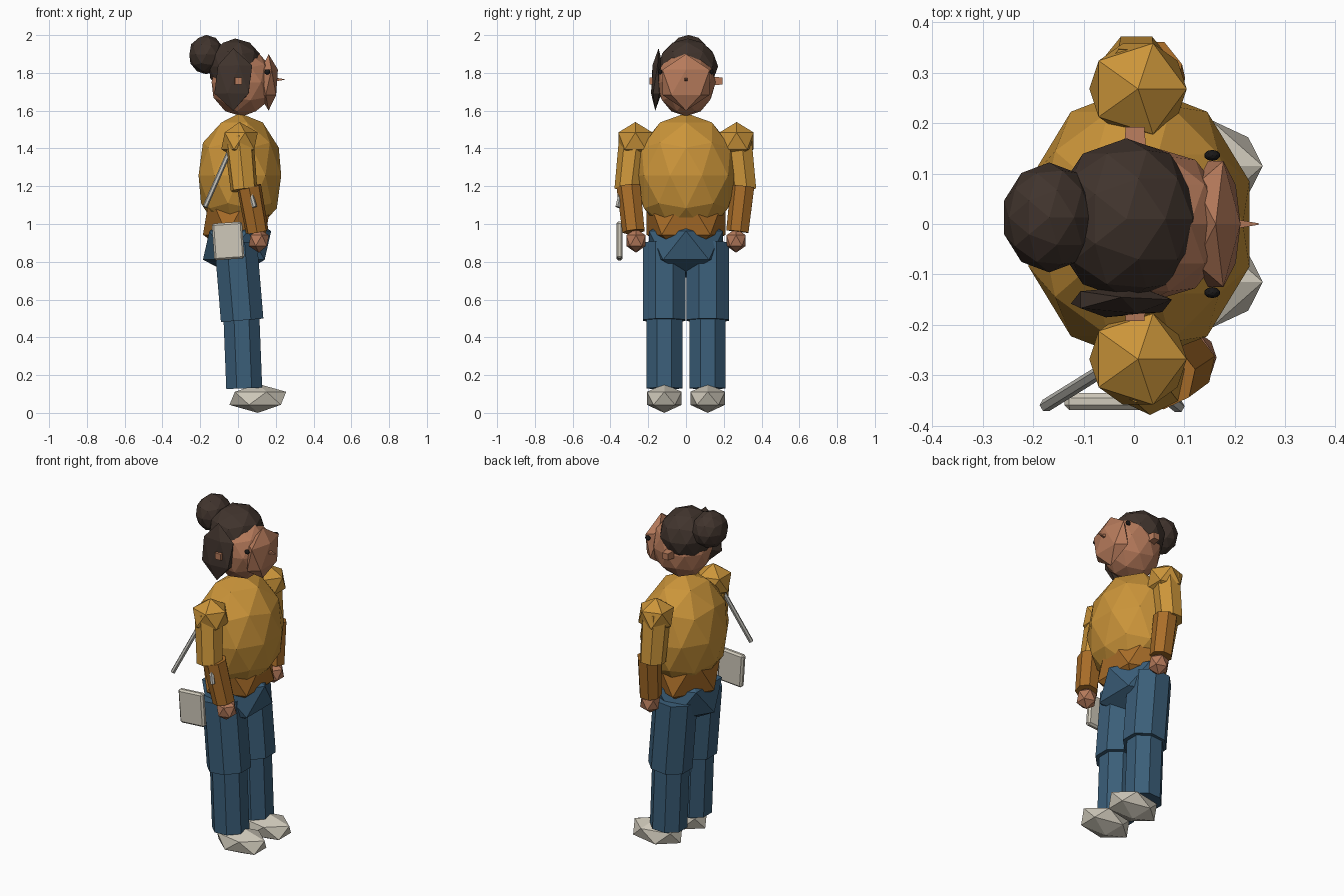
import bpy, math
from mathutils import Vector

if "Cube" in bpy.data.objects:
    bpy.data.objects.remove(bpy.data.objects["Cube"])


def material(name, rgb):
    m = bpy.data.materials.new(name)
    m.diffuse_color = (*rgb, 1)
    m.use_nodes = True
    m.node_tree.nodes["Principled BSDF"].inputs["Base Color"].default_value = m.diffuse_color
    return m


MUSTARD = material("mustard", (0.60, 0.30, 0.042))
OCHRE = material("ochre", (0.40, 0.155, 0.022))
DENIM = material("denim", (0.043, 0.112, 0.19))
SKIN = material("skin", (0.47, 0.197, 0.105))
HAIR = material("dark brown", (0.052, 0.034, 0.026))
CREAM = material("cream", (0.62, 0.58, 0.49))
STRAP = material("grey strap", (0.50, 0.49, 0.45))
BLACK = material("black", (0.01, 0.009, 0.009))


def finish(name, mat):
    ob = bpy.context.object
    ob.name = name
    ob.data.materials.append(mat)
    return ob


def blob(name, mat, centre, radii, detail=1):
    """Faceted ellipsoid."""
    bpy.ops.mesh.primitive_ico_sphere_add(subdivisions=detail, radius=1, location=centre)
    ob = finish(name, mat)
    ob.scale = radii
    return ob


def limb(name, mat, a, b, ra, rb, sides=8):
    """Tapered prism between two points."""
    a, b = Vector(a), Vector(b)
    d = b - a
    bpy.ops.mesh.primitive_cone_add(vertices=sides, radius1=ra, radius2=rb,
                                    depth=d.length, location=(a + b) / 2)
    ob = finish(name, mat)
    t = math.pi / sides
    for v in ob.data.vertices:                 # turn a flat side forward
        x, y = v.co.x, v.co.y
        v.co.x, v.co.y = (x * math.cos(t) - y * math.sin(t),
                          x * math.sin(t) + y * math.cos(t))
    ob.rotation_mode = 'QUATERNION'
    ob.rotation_quaternion = Vector((0, 0, 1)).rotation_difference(d.normalized())
    return ob


# Sweater and hips
blob("sweater", MUSTARD, (0.01, 0, 1.257), (0.23, 0.275, 0.33), 2)
blob("sweater_hem", OCHRE, (-0.002, 0, 1.05), (0.205, 0.245, 0.24))
blob("hips", DENIM, (-0.005, 0, 0.887), (0.202, 0.23, 0.17))

# Arms, legs and shoes; the right arm swings a little further forward
for side, s, elbow, wrist in (("left", 1, 0.005, 0.045), ("right", -1, 0.032, 0.105)):
    blob(side + "_shoulder", MUSTARD, (0.008, s * 0.268, 1.44), (0.108, 0.106, 0.1))
    limb(side + "_upper_arm", MUSTARD, (elbow, s * 0.307, 1.18), (0.004, s * 0.274, 1.46),
         0.072, 0.08, 7)
    limb(side + "_forearm", OCHRE, (wrist - 0.004, s * 0.275, 0.96), (elbow + 0.026, s * 0.302, 1.2),
         0.062, 0.066, 7)
    blob(side + "_hand", SKIN, (wrist + 0.005, s * 0.265, 0.912), (0.06, 0.06, 0.064))
    limb(side + "_thigh", DENIM, (0.022, s * 0.115, 0.49), (-0.012, s * 0.115, 0.90),
         0.122, 0.122)
    limb(side + "_shin", DENIM, (0.033, s * 0.115, 0.13), (0.018, s * 0.115, 0.51),
         0.103, 0.103)
    blob(side + "_shoe", CREAM, (0.105, s * 0.115, 0.077), (0.168, 0.108, 0.077))
    # Ears and eyes
    limb(side + "_ear", SKIN, (0.002, s * 0.13, 1.757), (0.002, s * 0.192, 1.757), 0.034, 0.026, 4)
    blob(side + "_eye", BLACK, (0.155, s * 0.136, 1.805), (0.016, 0.011, 0.014), 2)

# Head, face and nose
blob("head", SKIN, (0.022, 0, 1.75), (0.17, 0.157, 0.18), 2)
blob("face", SKIN, (0.162, 0, 1.75), (0.055, 0.147, 0.15))
limb("nose", SKIN, (0.19, 0, 1.765), (0.247, 0, 1.765), 0.016, 0.002, 4)

# Hair, bun and side lock
blob("hair_cap", HAIR, (-0.015, 0.01, 1.835), (0.147, 0.16, 0.147), 2)
blob("hair_bun", HAIR, (-0.168, 0.013, 1.897), (0.094, 0.109, 0.104), 2)
lock = blob("side_lock", HAIR, (-0.025, -0.154, 1.765), (0.112, 0.032, 0.166))
lock.rotation_euler = (math.radians(-3), 0, 0)

# Shoulder bag and its straps
bpy.ops.mesh.primitive_cube_add(size=1, location=(-0.052, -0.352, 0.91))
bag = finish("bag", CREAM)
bag.scale = (0.16, 0.034, 0.195)
bpy.ops.object.transform_apply(location=False, rotation=False, scale=True)
bag.rotation_euler = (0, math.radians(-4), 0)
bevel = bag.modifiers.new("bevel", 'BEVEL')
bevel.width, bevel.segments = 0.01, 1
limb("back_strap", STRAP, (-0.175, -0.36, 1.09), (-0.03, -0.27, 1.42), 0.013, 0.013, 6)
limb("front_strap", STRAP, (0.088, -0.362, 1.09), (0.0, -0.29, 1.40), 0.013, 0.013, 6)
